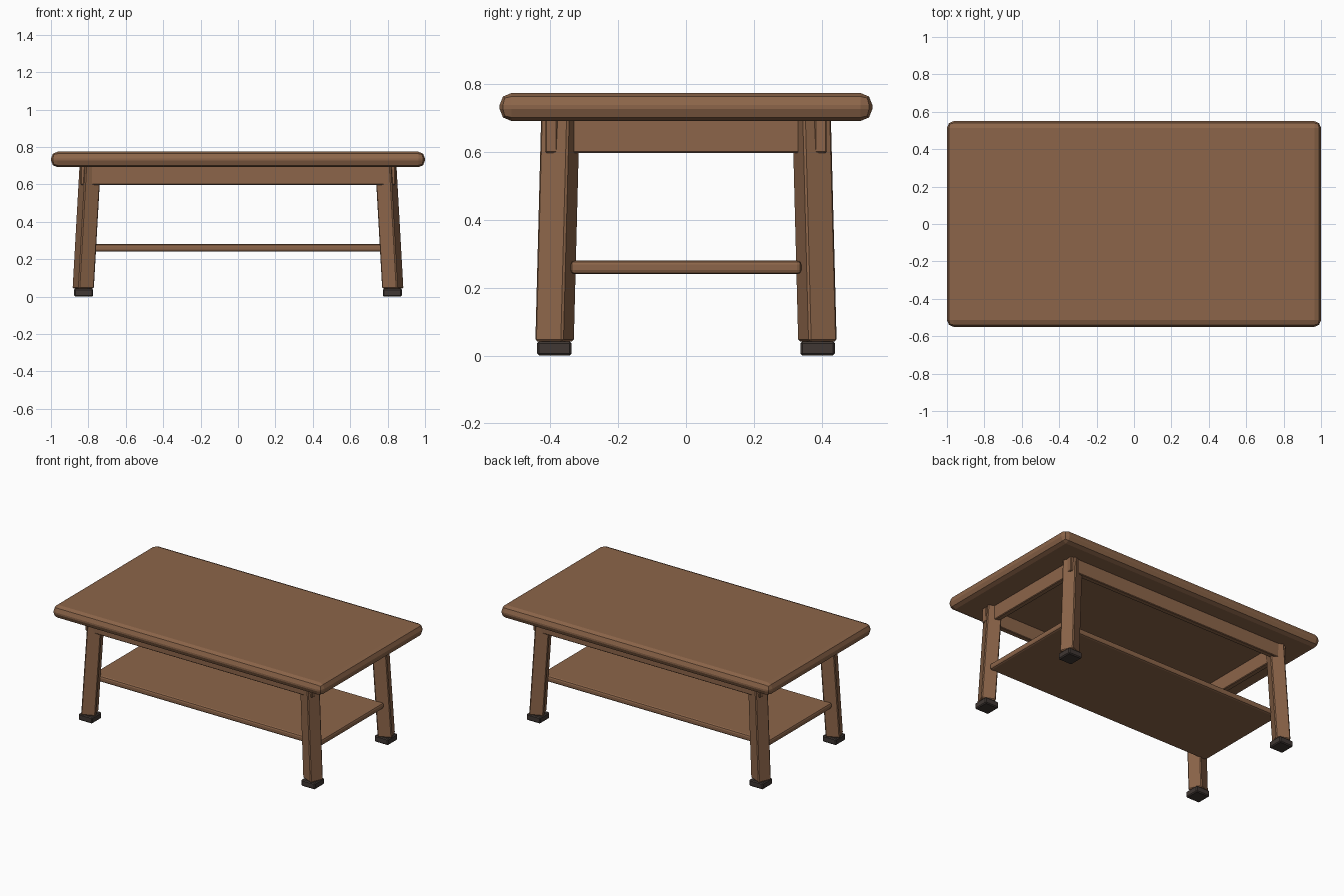
import bpy
import bmesh
from math import radians
from mathutils import Matrix, Vector

default = bpy.data.objects.get("Cube")
if default:
    bpy.data.objects.remove(default, do_unlink=True)


def material(name, rgb):
    mat = bpy.data.materials.new(name)
    mat.use_nodes = True
    color = (*rgb, 1.0)
    mat.diffuse_color = color
    mat.node_tree.nodes["Principled BSDF"].inputs["Base Color"].default_value = color
    return mat


WOOD = material("brown_wood", (0.262, 0.130, 0.067))
RUBBER = material("dark_rubber", (0.050, 0.038, 0.033))


def block(name, center, size, mat, bevel, segments=1, yaw=0.0, lean=(0, 0)):
    """Bevelled box, turned about z, whose top is shifted by lean."""
    bm = bmesh.new()
    bmesh.ops.create_cube(bm, size=1.0)
    bmesh.ops.scale(bm, vec=size, verts=bm.verts)
    bmesh.ops.bevel(bm, geom=bm.edges[:], offset=bevel, segments=segments,
                    profile=0.5, affect="EDGES")
    bmesh.ops.rotate(bm, verts=bm.verts, matrix=Matrix.Rotation(yaw, 3, "Z"))
    for v in bm.verts:
        t = v.co.z / size[2]
        v.co += Vector((lean[0] * t, lean[1] * t, 0))
    bmesh.ops.translate(bm, verts=bm.verts, vec=center)
    mesh = bpy.data.meshes.new(name)
    bm.to_mesh(mesh)
    bm.free()
    mesh.materials.append(mat)
    obj = bpy.data.objects.new(name, mesh)
    bpy.context.collection.objects.link(obj)
    return obj


# Thick rounded top and thin lower shelf
block("table_top", (0, 0, 0.733), (2.0, 1.1, 0.083), WOOD, 0.036, 2)
block("lower_shelf", (0, 0, 0.26), (1.69, 0.68, 0.04), WOOD, 0.012, 2)

# Aprons under the top
for side, word in ((-1, "front"), (1, "back")):
    block(word + "_apron", (0, side * 0.397, 0.65), (1.682, 0.036, 0.105), WOOD, 0.004)
for side, word in ((1, "left"), (-1, "right")):
    block(word + "_apron", (side * 0.794, 0, 0.65), (0.036, 0.70, 0.105), WOOD, 0.004)

# Splayed legs, turned slightly about their axes, on square feet
for sx, x_word in ((1, "left"), (-1, "right")):
    for sy, y_word in ((-1, "front"), (1, "back")):
        place = y_word + "_" + x_word
        block(place + "_leg", (sx * 0.809, sy * 0.379, 0.372), (0.09, 0.09, 0.66),
              WOOD, 0.006, yaw=radians(23) * sx * sy,
              lean=(-sx * 0.037, -sy * 0.017))
        block(place + "_foot", (sx * 0.825, sy * 0.388, 0.021), (0.102, 0.102, 0.042),
              RUBBER, 0.006)
